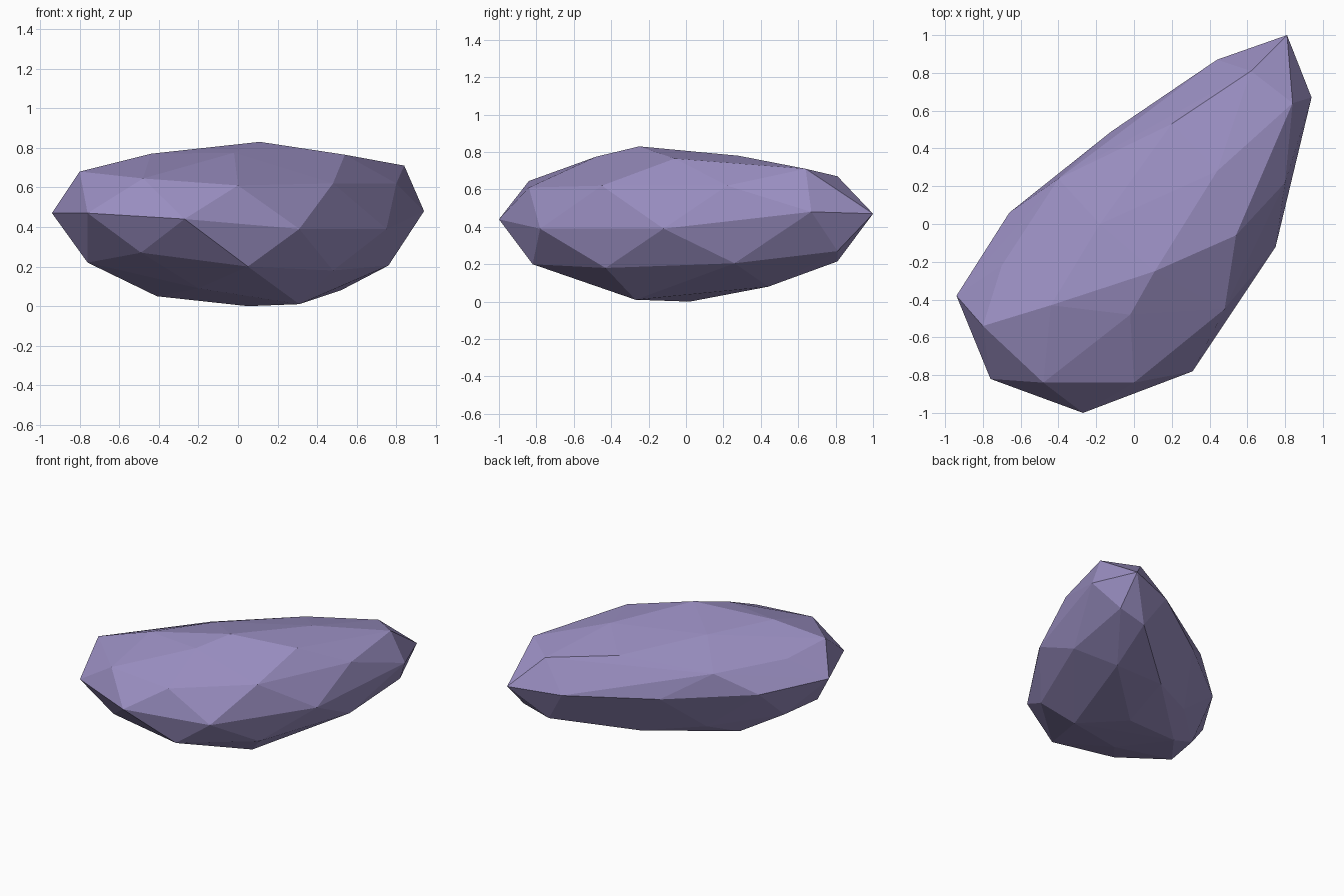
import bpy, bmesh

# Corner rings of the faceted boulder, from bottom to top
underside = [(.05, .02, 0), (.31, -.27, .01), (.52, .44, .08),
             (.10, .41, .10), (-.41, -.06, .05), (-.2, -.45, .09)]
lower_ring = [(.76, .26, .205), (.48, -.43, .18), (.05, -.82, .2), (-.49, -.80, .27),
              (-.76, -.5, .22), (-.69, -.2, .2), (-.3, .18, .15), (.59, .81, .215),
              (.80, .81, .27)]
girdle = [(.81, 1.0, .47), (.94, .67, .48), (.75, -.12, .39), (.31, -.78, .39),
          (-.27, -1.0, .44), (-.76, -.82, .47), (-.94, -.38, .47), (-.66, .06, .44),
          (-.12, .49, .425), (.44, .87, .45)]
upper_ring = [(.84, .64, .71), (.80, .22, .62), (.48, -.45, .62), (0, -.84, .61),
              (-.48, -.84, .645), (-.80, -.54, .68), (-.70, -.22, .62),
              (-.40, .24, .60), (.20, .53, .69), (.62, .81, .67)]
crown = [(.11, -.25, .83), (.54, -.06, .765), (-.02, -.48, .775),
         (-.44, -.43, .77), (-.18, 0, .75), (.44, .28, .78)]

# Wrap the rings in flat facets
bm = bmesh.new()
for ring in (underside, lower_ring, girdle, upper_ring, crown):
    for point in ring:
        bm.verts.new(point)
bmesh.ops.convex_hull(bm, input=bm.verts[:])
bmesh.ops.delete(bm, geom=[v for v in bm.verts if not v.link_faces], context='VERTS')
bmesh.ops.recalc_face_normals(bm, faces=bm.faces[:])
mesh = bpy.data.meshes.new("boulder")
bm.to_mesh(mesh)
bm.free()

# One flat purple-grey stone colour
stone = bpy.data.materials.new("purple_stone")
stone.diffuse_color = (.32, .27, .53, 1)
mesh.materials.append(stone)
boulder = bpy.data.objects.new("boulder", mesh)
bpy.context.collection.objects.link(boulder)
